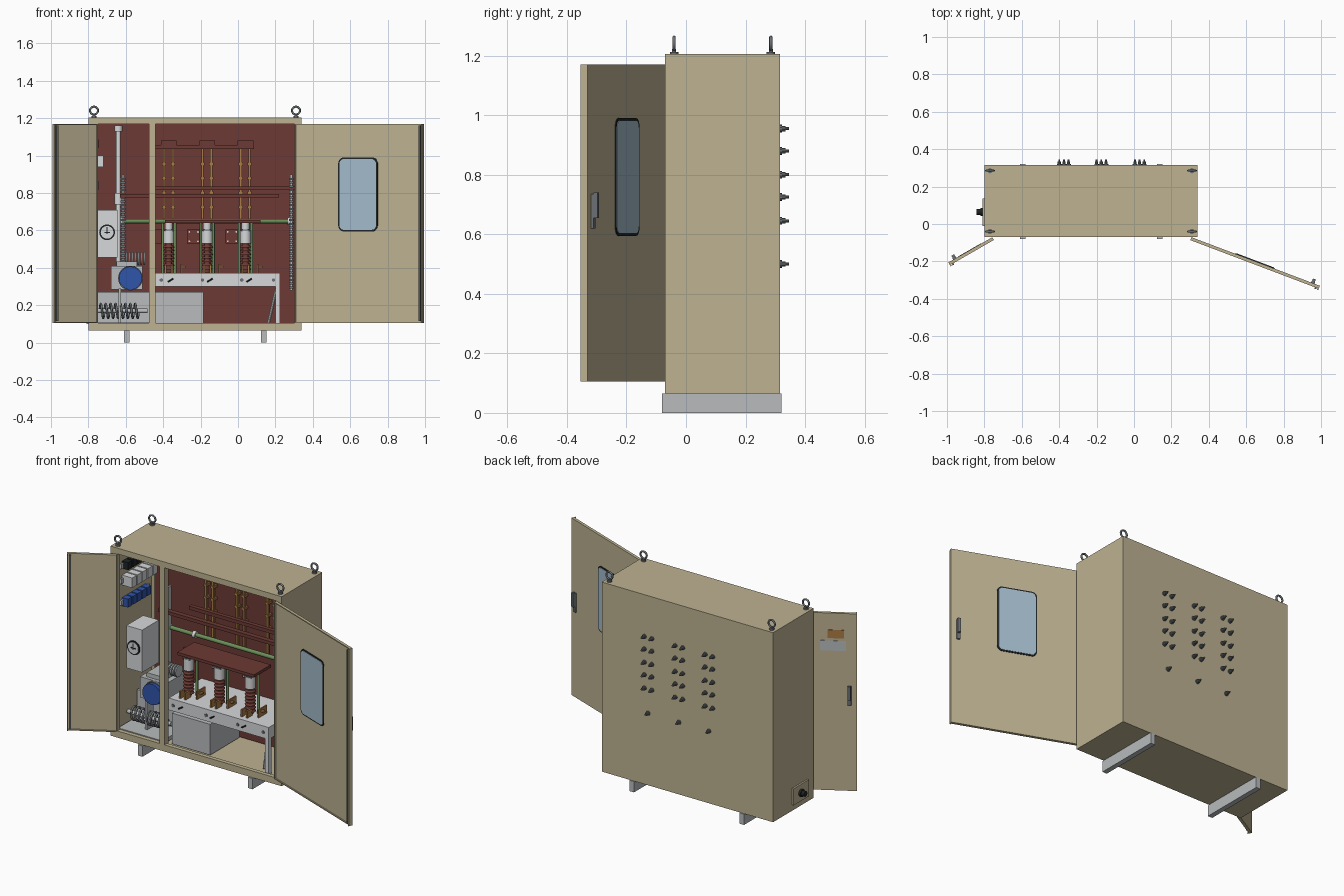
import bpy, bmesh, math
from mathutils import Vector, Matrix

if "Cube" in bpy.data.objects:
    bpy.data.objects.remove(bpy.data.objects["Cube"])

COL = dict(beige=(.51, .445, .285), dark_red=(.15, .042, .034), grey=(.48, .50, .51),
           glass=(.36, .50, .59), blue=(.03, .09, .40), black=(.014, .017, .018),
           green=(.15, .27, .10), copper=(.40, .20, .06), dark_grey=(.15, .165, .175),
           white=(.68, .69, .70))
MAT = {}
for n, c in COL.items():
    MAT[n] = bpy.data.materials.new(n)
    MAT[n].diffuse_color = (*c, 1)


def finish(bm, name, mat, M=None):
    if M is not None:
        bm.transform(M)
    bmesh.ops.recalc_face_normals(bm, faces=bm.faces)
    me = bpy.data.meshes.new(name)
    bm.to_mesh(me)
    bm.free()
    me.materials.append(MAT[mat])
    ob = bpy.data.objects.new(name, me)
    bpy.context.collection.objects.link(ob)
    return ob


def boxes(name, mat, items, M=None):
    """Each item is x0, x1, y0, y1, z0, z1."""
    bm = bmesh.new()
    for x0, x1, y0, y1, z0, z1 in items:
        T = Matrix.Translation(((x0 + x1) / 2, (y0 + y1) / 2, (z0 + z1) / 2))
        bmesh.ops.create_cube(bm, size=1, matrix=T @ Matrix.Diagonal((x1 - x0, y1 - y0, z1 - z0, 1)))
    return finish(bm, name, mat, M)


def rods(name, mat, items, sides=14, M=None):
    """Each item is start, end, radius and optional end radius."""
    bm = bmesh.new()
    for p, q, r, *e in items:
        p, q = Vector(p), Vector(q)
        T = Matrix.Translation((p + q) / 2) @ (q - p).to_track_quat('Z', 'Y').to_matrix().to_4x4()
        bmesh.ops.create_cone(bm, cap_ends=True, segments=sides, radius1=r,
                              radius2=e[0] if e else r, depth=(q - p).length, matrix=T)
    return finish(bm, name, mat, M)


def rounded_plate(name, mat, u0, u1, z0, z1, r, v0, v1, M):
    """Rounded rectangle in the door plane, from depth v0 to v1."""
    bm = bmesh.new()
    vs = []
    for k, (u, z) in enumerate([(u1 - r, z1 - r), (u0 + r, z1 - r), (u0 + r, z0 + r), (u1 - r, z0 + r)]):
        for i in range(6):
            a = math.radians(90 * k + 18 * i)
            vs.append(bm.verts.new((u + r * math.cos(a), v0, z + r * math.sin(a))))
    f = bm.faces.new(vs)
    ext = bmesh.ops.extrude_face_region(bm, geom=[f])['geom']
    bmesh.ops.translate(bm, vec=(0, v1 - v0, 0), verts=[g for g in ext if isinstance(g, bmesh.types.BMVert)])
    return finish(bm, name, mat, M)


def wire(name, mat, pts, r, closed=False):
    cu = bpy.data.curves.new(name, 'CURVE')
    cu.dimensions, cu.bevel_depth, cu.bevel_resolution, cu.use_fill_caps = '3D', r, 2, True
    sp = cu.splines.new('POLY')
    sp.points.add(len(pts) - 1)
    for p, c in zip(sp.points, pts):
        p.co = (*c, 1)
    sp.use_cyclic_u = closed
    cu.materials.append(MAT[mat])
    ob = bpy.data.objects.new(name, cu)
    bpy.context.collection.objects.link(ob)


# Cabinet shell, front frame and centre post
boxes("cabinet_shell", "beige", [
    (-.80, .34, .30, .315, .065, 1.205), (-.80, -.785, -.07, .315, .065, 1.205),
    (.325, .34, -.07, .315, .065, 1.205), (-.80, .34, -.07, .315, 1.19, 1.205),
    (-.80, .34, -.07, .315, .065, .08)])
boxes("front_frame", "beige", [
    (-.80, -.755, -.07, -.045, .065, 1.205), (.31, .34, -.07, -.045, .065, 1.205),
    (-.80, .34, -.07, -.045, 1.17, 1.205), (-.80, .34, -.07, -.045, .065, .105),
    (-.475, -.44, -.07, -.03, .09, 1.19)])
boxes("back_panel", "dark_red", [(-.755, .32, .285, .301, .085, 1.185)])
boxes("feet", "grey", [(x - .015, x + .015, -.08, .32, 0, .065) for x in (-.595, .137)])

# Lifting eyes
for x in (-.77, .31):
    for y in (-.04, .285):
        rods("lifting_eye_base", "dark_grey", [((x, y, 1.205), (x, y, 1.213), .014),
                                               ((x, y, 1.205), (x, y, 1.222), .007)])
        wire("lifting_eye", "dark_grey", [(x + .021 * math.cos(t * math.pi / 12), y,
             1.241 + .021 * math.sin(t * math.pi / 12)) for t in range(24)], .0055, True)

# Terminal studs on the back
studs = [(x + dx, z) for x in (-.375, -.175, .03) for z in (.955, .88, .80, .725, .645) for dx in (-.025, .025)]
studs += [(x, .50) for x in (-.375, -.175, .03)]
rods("back_studs", "dark_grey", [s for x, z in studs for s in (
    ((x, .31, z), (x, .322, z), .013), ((x, .322, z), (x, .335, z), .009),
    ((x, .335, z), (x, .346, z), .005))], 10)

# Side connector
boxes("connector_plate", "beige", [(-.81, -.80, -.01, .135, .10, .20)])
rods("side_connector", "black", [((-.81, .065, .15), (-.822, .065, .15), .022),
                                 ((-.822, .065, .15), (-.842, .065, .15), .016)])


# Doors in local space: x along the door, y outward, z up
def door(side, hinge, tip, window):
    d = Vector((tip[0] - hinge[0], tip[1] - hinge[1], 0))
    L = d.length
    d.normalize()
    n = Vector((-d.y, d.x, 0)) * (1 if side == "right" else -1)
    M = Matrix((d, n, Vector((0, 0, 1)))).transposed().to_4x4()
    M.translation = (hinge[0], hinge[1], 0)
    if window:
        a, b, c, e = .25, .475, .595, .99
        panels = [(0, a + .01, -.005, .005, .105, 1.17), (b - .01, L, -.005, .005, .105, 1.17),
                  (a, b, -.005, .005, .105, c + .01), (a, b, -.005, .005, e - .01, 1.17)]
        rounded_plate("window_seal", "black", a, b, c, e, .03, -.008, .008, M)
        rounded_plate("window_glass", "glass", a + .008, b - .008, c + .008, e - .008, .024, -.010, .010, M)
    else:
        panels = [(0, L, -.005, .005, .105, 1.17)]
        boxes("door_label_orange", "copper", [(L - .16, L - .07, .004, .007, 1.02, 1.07)], M)
        boxes("door_label_grey", "grey", [(L - .20, L - .06, .004, .007, .945, 1.005)], M)
    flange = [(L - .006, L, -.02, .005, .105, 1.17), (0, .006, -.012, .005, .105, 1.17),
              (0, L, -.012, .005, .105, .111), (0, L, -.012, .005, 1.164, 1.17)]
    boxes(side + "_door", "beige", panels + flange, M)
    boxes(side + "_door_lock_bar", "dark_grey", [(L - .022, L - .012, -.02, -.005, .115, 1.16)], M)
    boxes(side + "_door_handle", "dark_grey", [(L - .05, L - .03, .004, .014, .62, .735),
                                               (L - .048, L - .032, .014, .028, .655, .74)], M)


door("left", (-.755, -.075), (-.99, -.21), False)
door("right", (.305, -.075), (.992, -.335), True)

# Control wall on the left side
boxes("breakers", "white", [(-.785, -.718, .02 + .05 * i, .062 + .05 * i, .94, 1.0) for i in range(5)])
boxes("breaker_rails", "grey", [(-.786, -.775, 0, .27, z - .015, z + .015) for z in (.84, .97, 1.06)])
boxes("blue_terminals", "blue", [(-.785, -.745, .02 + .045 * i, .058 + .045 * i, .815, .865) for i in range(5)])
boxes("dark_terminals", "black", [(-.785, -.745, .02 + .045 * i, .058 + .045 * i, 1.04, 1.085) for i in range(5)])

# Meter box with dial
boxes("meter_box", "white", [(-.75, -.645, .01, .17, .455, .71)])
rods("meter_dial_rim", "black", [((-.70, .012, .59), (-.70, .005, .59), .042)], 28)
rods("meter_dial", "white", [((-.70, .012, .59), (-.70, .003, .59), .034)], 28)
boxes("meter_needle", "black", [(-.703, -.697, 0, .004, .58, .618), (-.715, -.685, 0, .004, .587, .593)])

# Drive motor, gearbox and spring
boxes("gearbox", "grey", [(-.68, -.51, .04, .22, .285, .41), (-.65, -.54, .06, .2, .41, .435)])
rods("motor", "blue", [((-.575, .05, .345), (-.575, .0, .345), .062)], 28)
rods("motor_rim", "dark_grey", [((-.575, .045, .345), (-.575, .02, .345), .066)], 28)
rods("worm_coil", "grey", [((-.60 + .016 * i, .15, .45), (-.592 + .016 * i, .15, .45), .035) for i in range(7)])
rods("spring_shaft", "grey", [((-.775, .06, .17), (-.485, .06, .17), .012)])
wire("drive_spring", "dark_grey", [(-.74 + .21 * i / 128, .06 + .038 * math.cos(i * math.pi / 8),
     .17 + .038 * math.sin(i * math.pi / 8)) for i in range(129)], .006)
boxes("spring_tray", "grey", [(-.77, -.475, -.04, .28, .085, .108), (-.77, -.475, .14, .155, .1, .27),
                              (-.64, -.625, .03, .09, .1, .29)])
boxes("lower_housing", "grey", [(-.44, -.185, 0, .28, .085, .27)])

# Vertical shafts and ribbed strips
rods("drive_pole", "white", [((-.64, .22, .40), (-.64, .22, 1.16), .013), ((-.64, .22, 1.13), (-.64, .22, 1.16), .022),
                             ((-.64, .22, .74), (-.64, .22, .80), .022)])
for x in (-.615, .285):
    boxes("strip_rail", "grey", [(x - .006, x + .006, .20, .24, .28, .90)])
    boxes("ribbed_strip", "dark_grey", [(x - .013, x + .013, .17, .20, .29 + .02 * i, .301 + .02 * i) for i in range(30)])

# Support table
boxes("table", "white", [(-.44, .215, -.03, .28, .355, .372), (-.44, .225, -.03, -.015, .30, .372),
                         (-.44, .215, .265, .28, .30, .36), (.205, .225, -.03, .28, .30, .372),
                         (.20, .225, -.03, -.005, .085, .31), (.20, .225, .255, .28, .085, .31)])
rods("table_brace", "white", [((.205, -.01, .29), (.16, .02, .09), .008)], 8)
rods("table_bolts", "dark_grey", [((x, -.029, .335), (x, -.036, .335), .01) for x in (-.41, -.19, .02, .19)], 6)
rods("table_clips", "black", [((x - .014, -.032, .325), (x + .014, -.032, .343), .004) for x in (-.36, -.15, .06)], 6)

# Three switch poles
POLES = (-.37, -.165, .04)
for x in POLES:
    rods("switch_insulator", "dark_red", [((x, .06, .375), (x, .06, .54), .017)] +
         [((x, .06, .39 + .02 * i), (x, .06, .402 + .02 * i), .031, .024) for i in range(7)], 18)
    rods("switch_chamber", "white", [((x, .06, .53), (x, .06, .60), .029), ((x, .06, .60), (x, .06, .64), .021)], 20)
    boxes("switch_band", "dark_grey", [(x - .024, x + .024, .036, .084, .597, .606)])
    rods("switch_link", "green", [((x + .033, .09, .372), (x + .033, .09, .64), .008),
                                  ((x - .033, .12, .372), (x - .033, .12, .64), .007)])
    boxes("contact_jaw", "copper", [(x - .022, x - .012, .0, .05, .372, .415), (x + .012, x + .022, .0, .05, .372, .415),
                                    (x + .062, x + .07, .04, .12, .372, .42), (x + .07, x + .09, .06, .075, .40, .41)])
    # Insulating board with screws
    b = x + .133 if x < 0 else x - .075 - .435
    b = min(b, x + .133) if x < 0 else -.428
    boxes("insulating_board", "dark_red", [(b - .035, b + .035, .14, .155, .53, .605)])
    rods("board_screws", "white", [((b + i, .141, .567 + j), (b + i, .134, .567 + j), .005)
                                   for i in (-.023, .023) for j in (-.025, .025)], 8)
    # Copper busbars on the back
    boxes("busbars", "copper", [(x + s - .006, x + s + .006, .255, .27, .64, 1.07) for s in (-.025, .022)] +
          [(x + s - .011, x + s + .011, .25, .285, z - .007, z + .007) for s in (-.025, .022)
           for z in (.725, .80, .88, .955)])
    boxes("busbar_block", "dark_red", [(x - .042, x + .042, .235, .285, 1.055, 1.08)])

# Horizontal supports and cross shaft
boxes("shelf", "dark_red", [(-.39, .12, -.02, .14, .64, .657)])
boxes("cross_bars", "dark_red", [(-.46, .31, .19, .215, .815, .836), (-.63, .22, .14, .17, .775, .795),
                                 (-.44, .085, .23, .25, 1.035, 1.056)])
rods("cross_shaft", "green", [((-.62, .235, .65), (.30, .235, .65), .012)])
rods("shaft_bearings", "white", [((x, .235, .65), (x + .02, .235, .65), .02) for x in (-.63, -.46, .265)])

# Smooth round parts, keep edges crisp
bpy.ops.object.select_all(action='DESELECT')
for ob in bpy.context.scene.objects:
    if ob.type == 'MESH':
        ob.select_set(True)
        bpy.context.view_layer.objects.active = ob
bpy.ops.object.shade_smooth_by_angle(angle=math.radians(35))

for m in bpy.data.materials:
    if m.users and not m.is_grease_pencil:
        m.use_nodes = True
        m.node_tree.nodes["Principled BSDF"].inputs["Base Color"].default_value = m.diffuse_color
